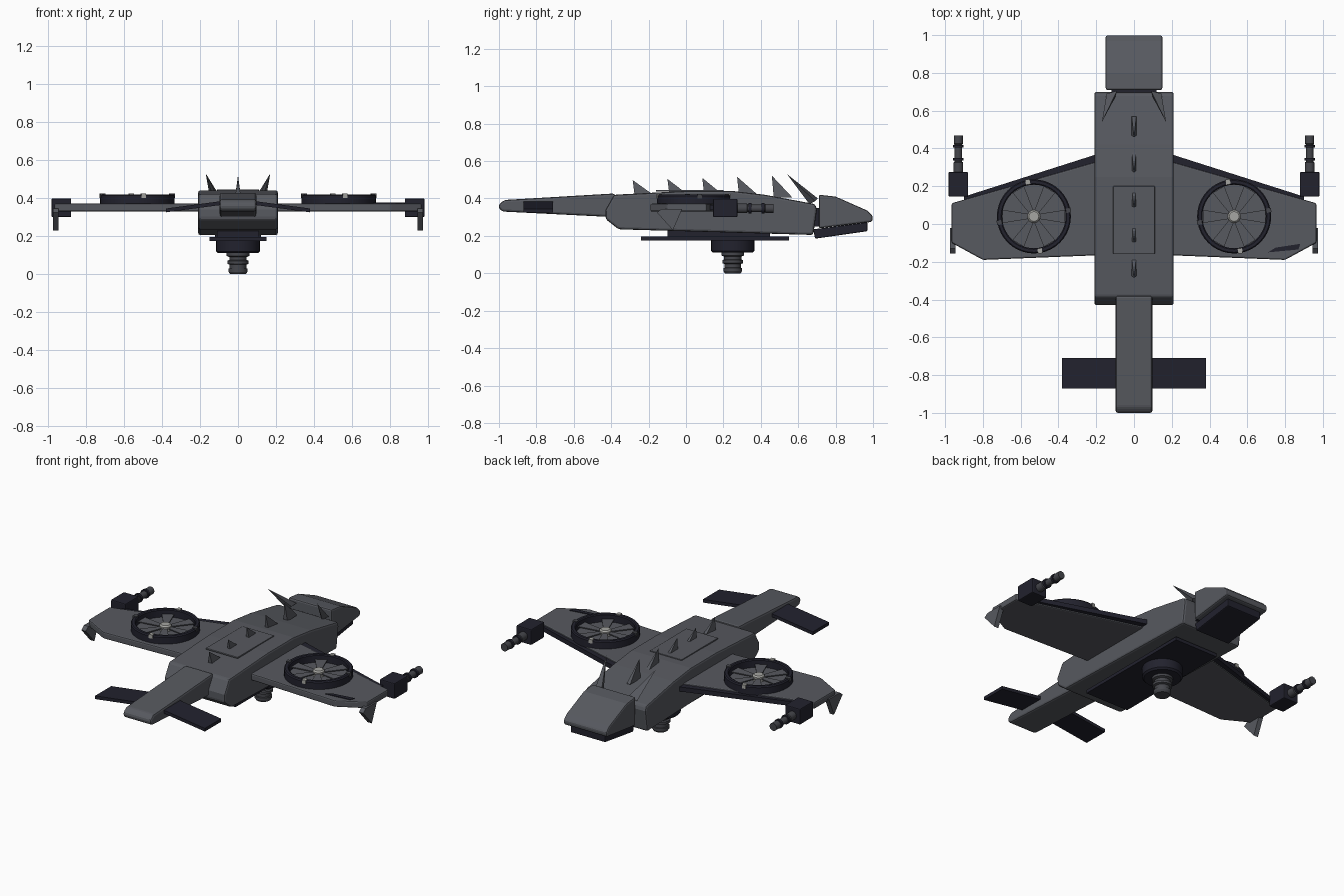
import bpy, bmesh
from math import radians, cos, sin, pi
from mathutils import Vector

cube = bpy.data.objects.get("Cube")
if cube:
    bpy.data.objects.remove(cube, do_unlink=True)


def material(name, rgb):
    m = bpy.data.materials.new(name)
    m.use_nodes = True
    m.diffuse_color = (*rgb, 1)
    m.node_tree.nodes["Principled BSDF"].inputs["Base Color"].default_value = (*rgb, 1)
    return m


GREY = material("hull grey", (0.095, 0.10, 0.115))
DARK = material("dark navy", (0.016, 0.016, 0.027))
STEEL = material("gun steel", (0.06, 0.062, 0.072))
LIGHT = material("light metal", (0.38, 0.38, 0.36))


def finish(name, bm, mat, bevel=0):
    bmesh.ops.recalc_face_normals(bm, faces=bm.faces)
    me = bpy.data.meshes.new(name)
    bm.to_mesh(me)
    bm.free()
    me.materials.append(mat)
    ob = bpy.data.objects.new(name, me)
    bpy.context.collection.objects.link(ob)
    if bevel:
        mod = ob.modifiers.new("soft edges", "BEVEL")
        mod.width, mod.segments, mod.limit_method = bevel, 2, "ANGLE"
    return ob


def extrude(name, points, axis, lo, hi, mat, bevel=0):
    """Prism: an outline in (y, z) along x, or in (x, y) along z."""
    bm = bmesh.new()
    place = (lambda p, t: (t, *p)) if axis == "x" else (lambda p, t: (*p, t))
    a = [bm.verts.new(place(p, lo)) for p in points]
    b = [bm.verts.new(place(p, hi)) for p in points]
    bm.faces.new(a)
    bm.faces.new(b)
    for i in range(len(a)):
        j = (i + 1) % len(a)
        bm.faces.new((a[i], a[j], b[j], b[i]))
    return finish(name, bm, mat, bevel)


def box(name, lo, hi, mat, bevel=0):
    outline = [(lo[0], lo[1]), (hi[0], lo[1]), (hi[0], hi[1]), (lo[0], hi[1])]
    return extrude(name, outline, "z", lo[2], hi[2], mat, bevel)


def lathe(name, profile, centre, mat, along_y=False, closed=False, n=32):
    """Turns (radius, height) points about z, or about y."""
    bm = bmesh.new()
    c = Vector(centre)
    rings = []
    for r, h in profile:
        ring = []
        for k in range(n):
            u, v = r * cos(2 * pi * k / n), r * sin(2 * pi * k / n)
            ring.append(bm.verts.new(c + Vector((u, h, v) if along_y else (u, v, h))))
        rings.append(ring)
    pairs = list(zip(rings, rings[1:]))
    if closed:
        pairs.append((rings[-1], rings[0]))
    else:
        bm.faces.new(rings[0])
        bm.faces.new(rings[-1])
    for a, b in pairs:
        for k in range(n):
            j = (k + 1) % n
            bm.faces.new((a[k], a[j], b[j], b[k]))
    return finish(name, bm, mat)


def spike(name, base, tip, mat):
    bm = bmesh.new()
    b = [bm.verts.new(p) for p in base]
    t = bm.verts.new(tip)
    bm.faces.new(b)
    for i in range(len(b)):
        bm.faces.new((b[i], b[(i + 1) % len(b)], t))
    return finish(name, bm, mat)


# Fuselage, nose, chin and tail boom
extrude("fuselage", [(-0.36, 0.235), (-0.43, 0.29), (-0.43, 0.34), (-0.385, 0.42), (0, 0.44), (0.25, 0.44),
                     (0.42, 0.42), (0.69, 0.37), (0.70, 0.34), (0.68, 0.205)],
        "x", -0.21, 0.21, GREY, 0.012)
extrude("nose", [(0.71, 0.24), (0.71, 0.42), (0.80, 0.41), (0.97, 0.335), (1, 0.305), (0.995, 0.275)],
        "x", -0.15, 0.15, GREY, 0.01)
extrude("chin_plate", [(0.69, 0.185), (0.68, 0.235), (0.97, 0.272), (0.97, 0.225)],
        "x", -0.12, 0.12, DARK, 0.006)
box("neck", (-0.12, 0.67, 0.25), (0.12, 0.73, 0.35), DARK)
extrude("tail_boom", [(-0.98, 0.33), (-1, 0.345), (-1, 0.37), (-0.97, 0.392), (-0.38, 0.427), (-0.38, 0.30)],
        "x", -0.097, 0.097, GREY, 0.012)

# Dorsal hatch and spines
box("dorsal_hatch", (-0.11, -0.16, 0.436), (0.11, 0.20, 0.446), GREY, 0.003)
for i in range(5):
    y, z = -0.285 + 0.186 * i, 0.498 + 0.006 * i
    base_z = 0.42 if i < 4 else 0.405
    spike("spine", [(-0.014, y + 0.01, base_z), (0.014, y + 0.01, base_z),
                    (0.012, y + 0.11, base_z), (-0.012, y + 0.11, base_z)], (0, y, z), GREY)

# Belly plate and turret
box("belly_plate", (-0.15, -0.24, 0.175), (0.15, 0.55, 0.196), DARK)
box("belly_mount", (-0.11, -0.1, 0.19), (0.11, 0.45, 0.25), DARK)
lathe("turret_base", [(0.105, 0.11), (0.115, 0.12), (0.115, 0.185)], (0, 0.25, 0), DARK)
lathe("turret_barrel", [(0.042, 0), (0.05, 0.012), (0.05, 0.028), (0.044, 0.03), (0.044, 0.05), (0.056, 0.054),
                        (0.056, 0.07), (0.046, 0.074), (0.046, 0.09), (0.06, 0.095), (0.06, 0.115)],
      (0, 0.25, 0.0), STEEL)

for s, side in ((1, "left"), (-1, "right")):
    # Wing with its dark leading edge
    extrude(side + "_wing", [(s * x, y) for x, y in ((0.18, 0.335), (0.965, 0.11), (0.965, -0.10),
                                                     (0.80, -0.19), (0.18, -0.165))],
            "z", 0.33, 0.372, GREY, 0.008)
    extrude(side + "_leading_edge", [(s * x, y) for x, y in ((0.21, 0.365), (0.90, 0.145), (0.90, 0.12), (0.21, 0.325))],
            "z", 0.338, 0.366, DARK)
    # Drooped tail fin
    bm = bmesh.new()
    bmesh.ops.create_cube(bm, size=1)
    for v in bm.verts:
        t = v.co.x + 0.5
        v.co = (s * (0.08 + 0.30 * t), -0.79 + 0.16 * v.co.y, 0.375 - 0.04 * t + 0.02 * v.co.z)
    finish(side + "_tail_fin", bm, DARK)
    # Rotor: shroud, clamps, blades and hub
    c = Vector((s * 0.53, 0.04, 0))
    lathe(side + "_rotor_shroud", [(0.168, 0.36), (0.168, 0.415), (0.174, 0.42), (0.19, 0.42), (0.196, 0.413),
                                   (0.196, 0.36)], c, DARK, closed=True, n=40)
    for k in range(4):
        a = radians(10 + 90 * k)
        clamp = box("shroud_clamp", (0.172, -0.012, 0.40), (0.199, 0.012, 0.424), LIGHT if k % 2 else STEEL)
        clamp.location, clamp.rotation_euler.z = c, a
    for k in range(6):
        blade = extrude("rotor_blade", [(0.02, -0.012), (0.165, -0.035), (0.165, 0.035), (0.02, 0.012)],
                        "z", 0.386, 0.392, GREY)
        blade.location, blade.rotation_euler.z = c, radians(60 * k)
    lathe(side + "_rotor_hub", [(0.034, 0.36), (0.034, 0.40), (0.026, 0.408)], c, LIGHT, n=16)
    # Wing gun
    gx = s * 0.93
    box(side + "_gun_box", (gx - 0.052, 0.145, 0.30), (gx + 0.052, 0.275, 0.398), DARK, 0.006)
    lathe(side + "_gun_barrel", [(0.026, 0.26), (0.026, 0.325), (0.02, 0.33), (0.02, 0.42), (0.024, 0.425),
                                 (0.024, 0.468)], (gx, 0, 0.347), STEEL, along_y=True, n=16)
    for y in (0.335, 0.405):
        lathe("barrel_ring", [(0.028, y), (0.028, y + 0.014)], (gx, 0, 0.347), DARK, along_y=True, n=16)
    # Wing tip fin and nose horn
    extrude(side + "_tip_fin", [(-0.155, 0.325), (-0.13, 0.345), (-0.02, 0.345), (-0.07, 0.23)],
            "x", s * 0.945, s * 0.975, GREY)
    spike(side + "_horn", [(s * 0.09, 0.705, 0.40), (s * 0.145, 0.69, 0.385), (s * 0.12, 0.66, 0.37),
                           (s * 0.10, 0.67, 0.39)], (s * 0.17, 0.54, 0.53), GREY)

# Dark access panel on the left wing
extrude("wing_panel", [(0.71, -0.15), (0.87, -0.135), (0.88, -0.105), (0.75, -0.125)],
        "z", 0.37, 0.376, DARK)

# Smooth the turned parts
for ob in bpy.context.collection.objects:
    if any(w in ob.name for w in ("shroud", "hub", "barrel", "turret")):
        bpy.ops.object.select_all(action="DESELECT")
        ob.select_set(True)
        bpy.context.view_layer.objects.active = ob
        bpy.ops.object.shade_smooth_by_angle(angle=radians(30))
